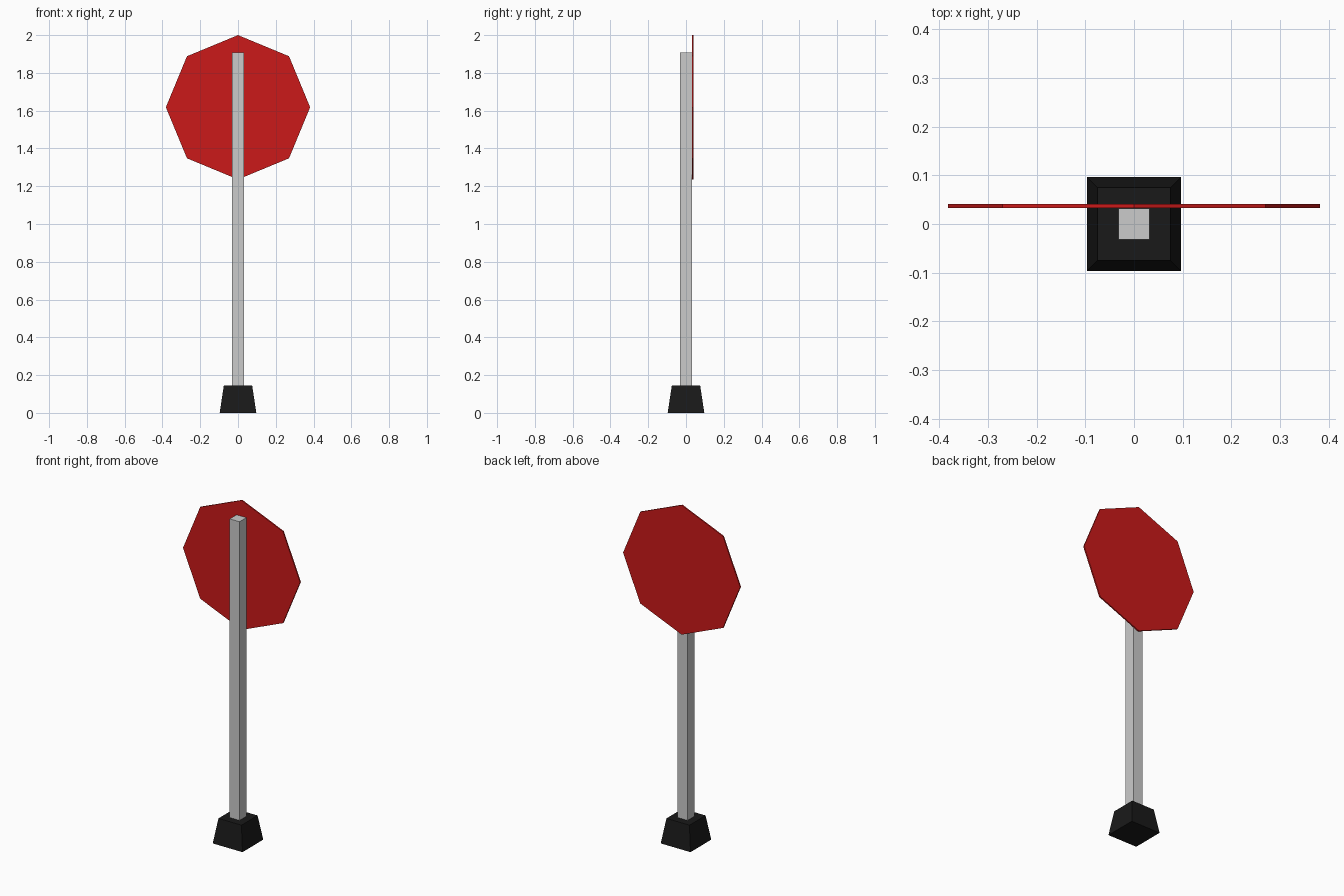
import bpy
from math import pi, sqrt

if "Cube" in bpy.data.objects:
    bpy.data.objects.remove(bpy.data.objects["Cube"])


def paint(obj, name, color):
    mat = bpy.data.materials.new(name)
    mat.diffuse_color = color
    mat.use_nodes = True
    mat.node_tree.nodes["Principled BSDF"].inputs["Base Color"].default_value = mat.diffuse_color
    obj.data.materials.append(mat)


def square_block(name, half_bottom, half_top, z0, z1):
    # Four-sided cone turned 45 degrees gives a straight or tapered square block
    bpy.ops.mesh.primitive_cone_add(
        vertices=4, radius1=half_bottom * sqrt(2), radius2=half_top * sqrt(2),
        depth=z1 - z0, location=(0, 0, (z0 + z1) / 2), rotation=(0, 0, pi / 4))
    obj = bpy.context.object
    obj.name = name
    bpy.ops.object.transform_apply(location=False, rotation=True, scale=True)
    return obj


# Tapered foot
base = square_block("base", 0.097, 0.075, 0.0, 0.145)
paint(base, "black_rubber", (0.01, 0.01, 0.01, 1))

# Square post standing on the foot
square_block("post", 0.032, 0.032, 0.14, 1.907)

# Octagonal plate on the back of the post, one corner pointing up
bpy.ops.mesh.primitive_cylinder_add(
    vertices=8, radius=0.382, depth=0.008,
    location=(0, 0.037, 1.618), rotation=(pi / 2, 0, 0))
plate = bpy.context.object
plate.name = "sign_plate"
bpy.ops.object.transform_apply(location=False, rotation=True, scale=True)
paint(plate, "red_paint", (0.6, 0.01, 0.01, 1))
